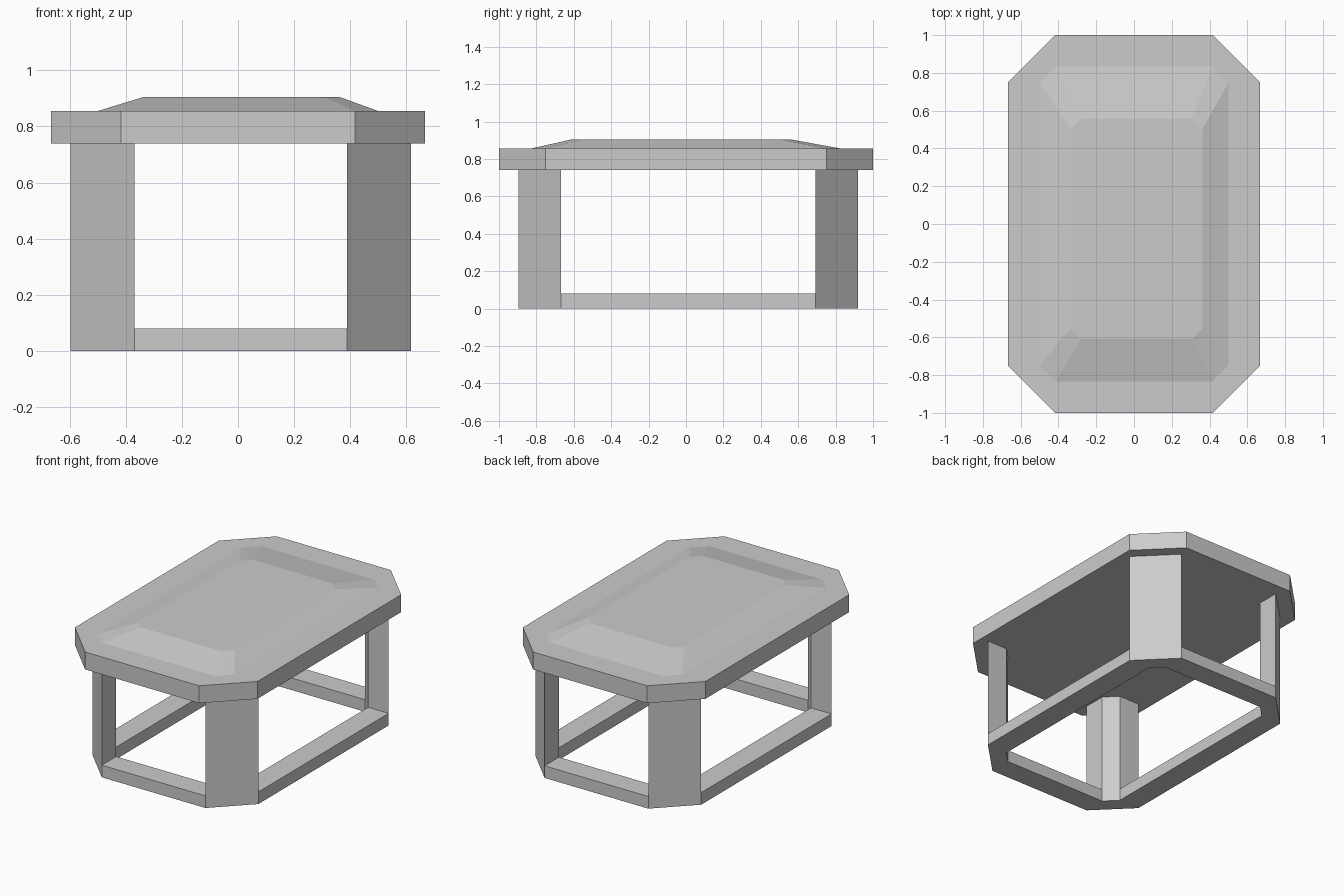
import bpy

if "Cube" in bpy.data.objects:
    bpy.data.objects.remove(bpy.data.objects["Cube"])

CX, CY = 0.01, 0.0125          # slight offset of the base under the top
HX, HY = 0.606, 0.907          # half size of the base
CUT, BAR = 0.227, 0.15         # corner cut and bar width
LEG_TOP, BAR_TOP, SLAB_TOP = 0.74, 0.08, 0.855


def loft(name, low, high, z0, z1):
    """Solid between two outlines (counter-clockwise) at two heights."""
    n = len(low)
    verts = [(x, y, z0) for x, y in low] + [(x, y, z1) for x, y in high]
    faces = [tuple(reversed(range(n))), tuple(range(n, 2 * n))]
    faces += [(i, (i + 1) % n, n + (i + 1) % n, n + i) for i in range(n)]
    mesh = bpy.data.meshes.new(name)
    mesh.from_pydata(verts, [], faces)
    obj = bpy.data.objects.new(name, mesh)
    bpy.context.collection.objects.link(obj)
    return obj


def octagon(x0, x1, y0, y1, c):
    """Rectangle with cut corners."""
    return [(x0 + c, y0), (x1 - c, y0), (x1, y0 + c), (x1, y1 - c),
            (x1 - c, y1), (x0 + c, y1), (x0, y1 - c), (x0, y0 + c)]


def rect(x0, x1, y0, y1):
    return [(x0, y0), (x1, y0), (x1, y1), (x0, y1)]


# Table top slab and the raised, bevelled panel on it
slab = octagon(-0.667, 0.667, -1, 1, 0.25)
loft("table_top", slab, slab, LEG_TOP, SLAB_TOP)
loft("raised_panel", octagon(-0.5, 0.5, -0.833, 0.833, 0.085),
     octagon(-0.337, 0.362, -0.61, 0.558, 0.056), SLAB_TOP, 0.905)

# Four corner legs, wide outside and narrow inside
for sx, side in ((-1, "left"), (1, "right")):
    for sy, end in ((-1, "front"), (1, "back")):
        pts = [(HX, HY - CUT), (HX - CUT, HY),
               (HX - CUT, HY - BAR), (HX - BAR, HY - CUT)]
        pts = [(CX + sx * x, CY + sy * y) for x, y in pts]
        if sx * sy < 0:
            pts.reverse()
        loft(f"{end}_{side}_leg", pts, pts, 0, LEG_TOP)

# Floor bars joining the legs
for s, end, side in ((-1, "front", "left"), (1, "back", "right")):
    a, b = sorted((CY + s * HY, CY + s * (HY - BAR)))
    r = rect(CX - HX + CUT, CX + HX - CUT, a, b)
    loft(f"{end}_floor_bar", r, r, 0, BAR_TOP)
    a, b = sorted((CX + s * HX, CX + s * (HX - BAR)))
    r = rect(a, b, CY - HY + CUT, CY + HY - CUT)
    loft(f"{side}_floor_bar", r, r, 0, BAR_TOP)
